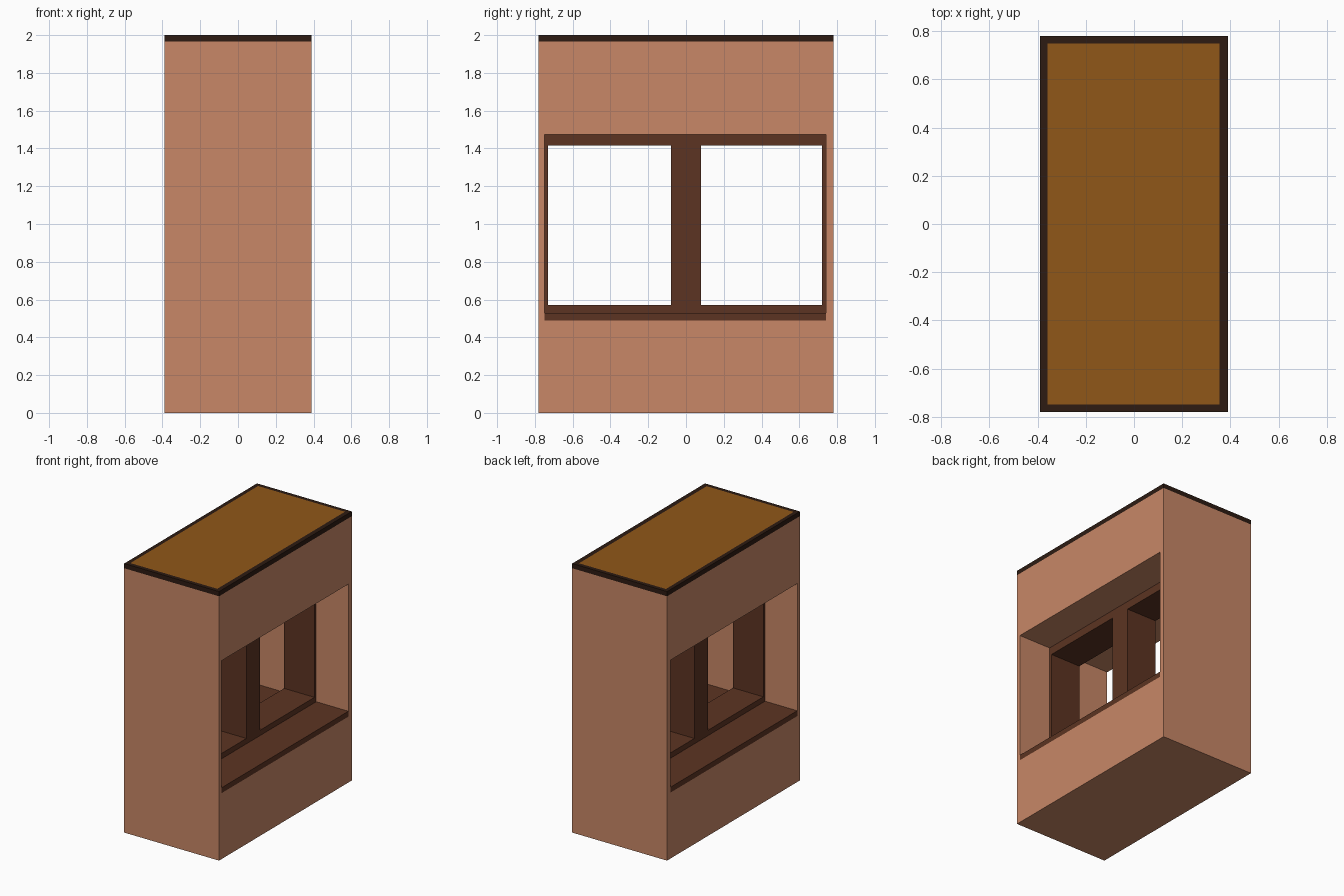
import bpy
import bmesh

if "Cube" in bpy.data.objects:
    bpy.data.objects.remove(bpy.data.objects["Cube"])


def material(name, rgb):
    m = bpy.data.materials.new(name)
    m.diffuse_color = (*rgb, 1)
    m.use_nodes = True
    m.node_tree.nodes["Principled BSDF"].inputs["Base Color"].default_value = m.diffuse_color
    return m


CLAY = material("clay", (0.58, 0.245, 0.135))
WOOD = material("wood", (0.107, 0.034, 0.016))
DARK = material("dark_trim", (0.026, 0.011, 0.006))
OCHRE = material("ochre", (0.28, 0.095, 0.009))


def finish(name, bm, mat):
    bmesh.ops.recalc_face_normals(bm, faces=bm.faces)
    me = bpy.data.meshes.new(name)
    bm.to_mesh(me)
    bm.free()
    me.materials.append(mat)
    ob = bpy.data.objects.new(name, me)
    bpy.context.collection.objects.link(ob)
    return ob


def box(name, lo, hi, mat):
    bm = bmesh.new()
    bmesh.ops.create_cube(bm, size=1)
    for v in bm.verts:
        v.co = [l + (c + 0.5) * (h - l) for l, h, c in zip(lo, hi, v.co)]
    return finish(name, bm, mat)


def ring(name, outer, inner, depth, axis, mat):
    """Rectangular ring; rectangles are (u0, v0, u1, v1), swept along axis."""
    bm = bmesh.new()
    loops = []
    for u0, v0, u1, v1 in (outer, inner):
        for d in depth:
            pts = [(u0, v0), (u1, v0), (u1, v1), (u0, v1)]
            loops.append([bm.verts.new((d, u, v) if axis == "x" else (u, v, d))
                          for u, v in pts])
    o0, o1, i0, i1 = loops
    for a, b in ((o0, o1), (o1, i1), (i1, i0), (i0, o0)):
        for k in range(4):
            n = (k + 1) % 4
            bm.faces.new((a[k], a[n], b[n], b[k]))
    return finish(name, bm, mat)


X, Y = 0.39, 0.78
# wall block with a window opening running straight through
ring("wall", (-Y, 0, Y, 1.965), (-0.75, 0.49, 0.74, 1.475), (-X, X), "x", CLAY)

# sill covering the whole floor of the opening
box("sill", (-X, -0.75, 0.49), (X, 0.74, 0.53), WOOD)

# window frame and centre post, set in the middle of the wall
F = 0.125
ring("window_frame", (-0.75, 0.53, 0.74, 1.475), (-0.73, 0.57, 0.72, 1.415),
     (-F, F), "x", WOOD)
box("centre_post", (-F, -0.08, 0.57), (F, 0.08, 1.415), WOOD)

# dark rim round the top, with a flush panel inside
ring("top_rim", (-X, -Y, X, Y), (-0.36, -0.75, 0.355, 0.75), (1.965, 2.0), "z", DARK)
box("top_panel", (-0.36, -0.75, 1.965), (0.355, 0.75, 2.0), OCHRE)
